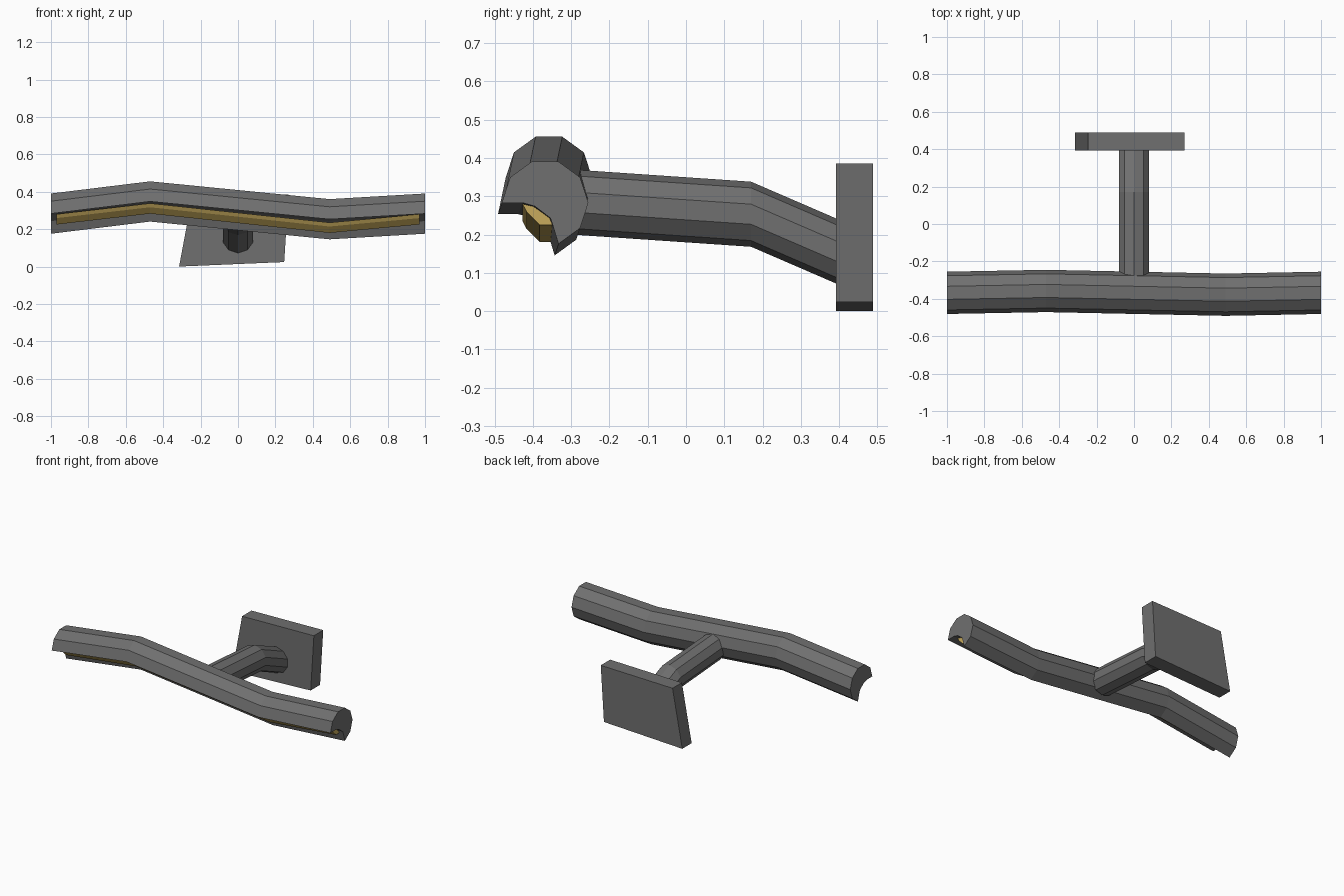
import bpy, bmesh
from math import cos, sin, radians

cube = bpy.data.objects.get("Cube")
if cube:
    bpy.data.objects.remove(cube, do_unlink=True)


def material(name, color):
    mat = bpy.data.materials.new(name)
    mat.use_nodes = True
    mat.diffuse_color = (*color, 1)
    mat.node_tree.nodes["Principled BSDF"].inputs["Base Color"].default_value = (*color, 1)
    return mat


def loft(name, rings, mat):
    """Skin matching closed rings of points and cap both ends."""
    bm = bmesh.new()
    loops = [[bm.verts.new(p) for p in ring] for ring in rings]
    n = len(loops[0])
    for a, b in zip(loops, loops[1:]):
        for i in range(n):
            j = (i + 1) % n
            bm.faces.new((a[i], a[j], b[j], b[i]))
    bm.faces.new(loops[0][::-1])
    bm.faces.new(loops[-1])
    bmesh.ops.recalc_face_normals(bm, faces=bm.faces)
    mesh = bpy.data.meshes.new(name)
    bm.to_mesh(mesh)
    bm.free()
    mesh.materials.append(mat)
    obj = bpy.data.objects.new(name, mesh)
    bpy.context.collection.objects.link(obj)
    return obj


def arc(cy, cz, r, start, count):
    return [(cy + r * cos(radians(start + 36 * i)),
             cz + r * sin(radians(start + 36 * i))) for i in range(count)]


def sweep_x(profile, stations):
    return [[(x, y + dy, z + dz) for y, z in profile] for x, dy, dz in stations]


metal = material("dark grey metal", (0.16, 0.16, 0.16))
glow = material("warm yellow lamp", (0.58, 0.41, 0.11))

# Wavy ten-sided hood with a groove open to the lower front
hood = arc(-0.368, 0.283, 0.113, -72, 8)
hood += [(-0.427, 0.283), (-0.395, 0.274), (-0.354, 0.243), (-0.349, 0.228)]
loft("lamp_hood", sweep_x(hood, [(-1, 0, 0), (-0.47, 0.01, 0.065),
                                 (0.49, -0.01, -0.03), (1, 0, 0)]), metal)

# Light tube sitting in the groove
tube = [(-0.427, 0.28), (-0.398, 0.273), (-0.356, 0.243),
        (-0.349, 0.225), (-0.382, 0.225), (-0.416, 0.259)]
loft("light_tube", sweep_x(tube, [(-0.97, 0, 0), (-0.47, 0.005, 0.058),
                                  (0.49, 0, -0.045), (0.97, 0, 0)]), glow)

# Bent ten-sided arm from the wall to the hood
path = [(-0.285, 0.284), (0.17, 0.253), (0.42, 0.145)]
ring = arc(0, 0, 0.085, 90, 10)
loft("support_arm", [[(u, y, z + v) for u, v in ring] for y, z in path], metal)

# Crooked wall plate
plate = [(-0.315, 0.0), (0.247, 0.024), (0.27, 0.385), (-0.245, 0.374)]
loft("wall_plate", [[(x, y, z) for x, z in plate] for y in (0.392, 0.488)], metal)
